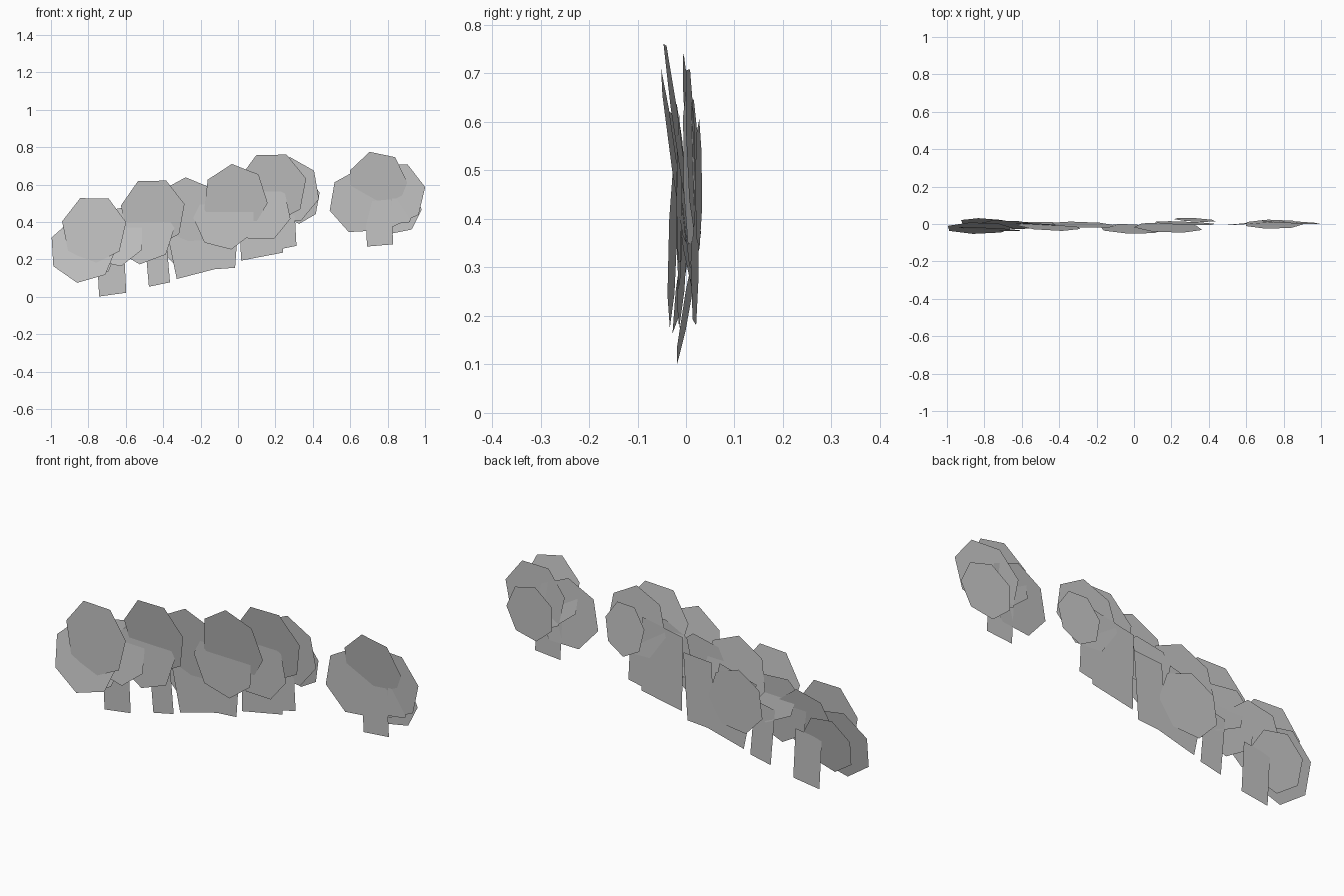
import bpy
from math import radians, sin, cos, tau
from mathutils import Matrix, Vector

cube = bpy.data.objects.get("Cube")
if cube:
    bpy.data.objects.remove(cube)

grey = bpy.data.materials.new("plain_grey")
grey.use_nodes = True
grey.diffuse_color = (0.55, 0.55, 0.55, 1)
grey.node_tree.nodes["Principled BSDF"].inputs["Base Color"].default_value = (0.55, 0.55, 0.55, 1)


def card(name, outline, centre, tilt=0, yaw=0):
    """Flat card facing -y; tilt brings its top forward, yaw its +x side."""
    turn = Matrix.Rotation(radians(-yaw), 3, 'Z') @ Matrix.Rotation(radians(tilt), 3, 'X')
    mesh = bpy.data.meshes.new(name)
    points = [turn @ Vector((x, 0, z)) + Vector(centre) for x, z in outline]
    mesh.from_pydata(points, [], [list(range(len(points)))])
    mesh.materials.append(grey)
    obj = bpy.data.objects.new(name, mesh)
    bpy.context.collection.objects.link(obj)


def crown(name, x, z, radius, spin, y, tilt, yaw, squash=1.0):
    """Seven-sided foliage card, optionally narrowed in width."""
    angles = [radians(spin) + tau * i / 7 for i in range(7)]
    outline = [(radius * squash * cos(a), radius * sin(a)) for a in angles]
    card(name, outline, (x, y, z), tilt, yaw)


def trunk(name, x, z, width, height, slope, lean, y=0.01):
    """Trunk card standing on a sloping bottom edge, with its sides leaning."""
    rise = width / 2 * sin(radians(slope))
    shift = -height * sin(radians(lean))
    half = width / 2
    card(name, [(-half, -rise), (half, rise), (half + shift, height + rise),
                (shift - half, height - rise)], (x, y, z))


# Upper foliage, leaning forward at the top
crown("crown_upper_far_right", -0.77, 0.36, 0.185, 115, -0.027, -2, 3, 0.95)
crown("crown_upper_right", -0.455, 0.45, 0.19, 117, -0.012, 7, 3, 0.92)
crown("crown_upper_mid_right", -0.27, 0.46, 0.18, 93, -0.004, 5, 2)
crown("crown_upper_middle", -0.015, 0.525, 0.188, 147, -0.026, 8, 2, 0.93)
crown("crown_upper_mid_left", 0.183, 0.585, 0.195, 117, -0.019, 8, 2, 0.96)
crown("crown_upper_far_left", 0.745, 0.605, 0.178, 105, -0.001, 8, 0, 0.9)

# Lower foliage
crown("crown_lower_far_right", -0.83, 0.25, 0.18, 209, -0.022, -10, 0)
crown("crown_lower_right", -0.51, 0.345, 0.172, 265, -0.006, -3, 3)
crown("crown_lower_middle", -0.07, 0.42, 0.17, 230, -0.014, 0, 2)
crown("crown_lower_mid_left", 0.125, 0.455, 0.16, 295, -0.014, 0, 2)
crown("crown_lower_left", 0.66, 0.51, 0.177, 196, 0.006, 1, -4)

# Foliage on the back
crown("crown_back_far_right", -0.66, 0.32, 0.162, 180, -0.004, -8, 3)
crown("crown_back_end_right", -0.79, 0.24, 0.145, 210, 0.005, -10, 3)
crown("crown_back_mid_right", -0.29, 0.33, 0.16, 95, 0.018, 0, 3)
crown("crown_back_left", 0.27, 0.57, 0.178, 36, 0.004, 3, 2, 0.95)
crown("crown_back_small_mid_left", 0.325, 0.525, 0.135, 65, 0.022, 4, 3, 0.85)
crown("crown_back_far_left", 0.83, 0.55, 0.175, 12, 0.010, 2, 3)
crown("crown_back_small_left", 0.845, 0.47, 0.138, 50, 0.026, 0, 3)

# Trunks
trunk("trunk_far_right", -0.67, 0.012, 0.145, 0.25, 8, 3, 0.004)
trunk("trunk_right", -0.42, 0.066, 0.113, 0.28, 12, 5)
trunk("trunk_mid_right", -0.225, 0.122, 0.205, 0.34, 15, 12)
trunk("trunk_middle", -0.093, 0.15, 0.155, 0.335, 4, -4)
trunk("trunk_mid_left", 0.128, 0.215, 0.225, 0.37, 11, 1)
trunk("trunk_left", 0.26, 0.262, 0.105, 0.26, 12, 3)
trunk("trunk_far_left", 0.76, 0.275, 0.14, 0.24, 5, 3)
trunk("trunk_behind_far_left", 0.865, 0.393, 0.11, 0.15, 7, -6)
